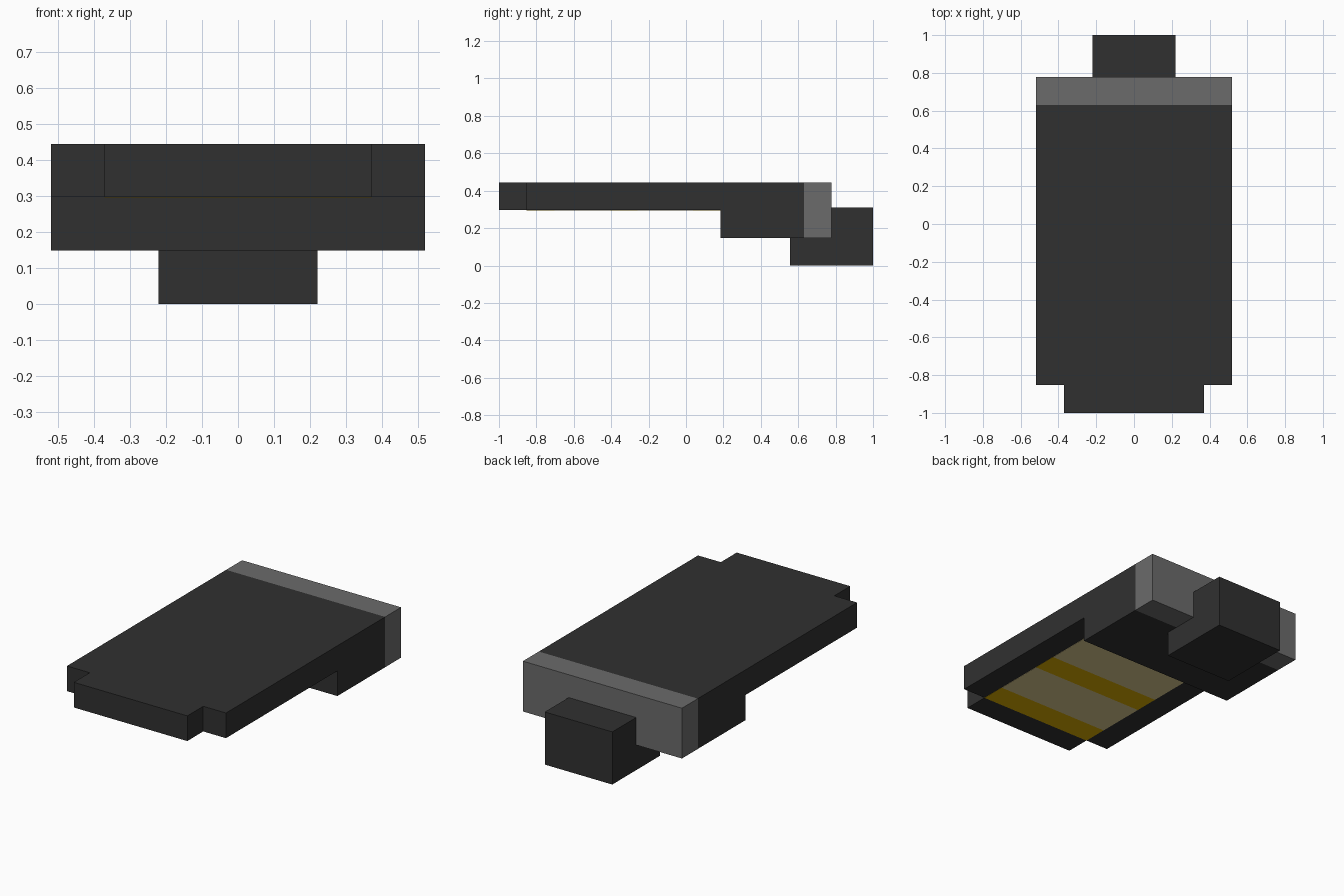
import bpy
import bmesh
from mathutils import Vector

default = bpy.data.objects.get("Cube")
if default:
    bpy.data.objects.remove(default, do_unlink=True)

U = 2 / 13.5                 # one module of the blocky design
HALF = 0.518                 # half width of the body
INNER = HALF - U             # half width of the front tab and contacts
LOW, MID, TOP = U, 2 * U, 3 * U
FRONT = -1 + U               # where the full width begins
STEP = -1 + 8 * U            # front of the thick rear part
CAP = -1 + 11 * U            # front of the grey rear cap
BACK = -1 + 12 * U


def material(name, r, g, b):
    m = bpy.data.materials.new(name)
    m.use_nodes = True
    m.diffuse_color = (r, g, b, 1)
    bsdf = next(n for n in m.node_tree.nodes if n.type == "BSDF_PRINCIPLED")
    bsdf.inputs["Base Color"].default_value = (r, g, b, 1)
    bsdf.inputs["Roughness"].default_value = 0.8
    return m


def prism(name, points, offset, mat):
    """Extrude a closed outline along an offset vector."""
    bm = bmesh.new()
    face = bm.faces.new([bm.verts.new(p) for p in points])
    new = bmesh.ops.extrude_face_region(bm, geom=[face])["geom"]
    bmesh.ops.translate(bm, vec=Vector(offset),
                        verts=[v for v in new if isinstance(v, bmesh.types.BMVert)])
    bmesh.ops.recalc_face_normals(bm, faces=bm.faces)
    mesh = bpy.data.meshes.new(name)
    bm.to_mesh(mesh)
    bm.free()
    mesh.materials.append(mat)
    obj = bpy.data.objects.new(name, mesh)
    bpy.context.collection.objects.link(obj)
    return obj


def slab(name, half, y0, y1, z0, z1, mat):
    """Box centred on x."""
    corners = [(-half, y0, z0), (half, y0, z0), (half, y1, z0), (-half, y1, z0)]
    return prism(name, corners, (0, 0, z1 - z0), mat)


dark = material("charcoal plastic", 0.030, 0.030, 0.030)
grey = material("grey plastic", 0.147, 0.147, 0.147)
gold = material("gold contact", 0.71, 0.42, 0.0)
tan = material("pale gold contact", 0.71, 0.59, 0.28)

# Flat upper body with a narrower front tab
right_side = [(INNER, -1), (INNER, FRONT), (HALF, FRONT), (HALF, CAP)]
left_side = [(-x, y) for x, y in reversed(right_side)]
prism("upper_body", [(x, y, MID) for x, y in right_side + left_side],
      (0, 0, TOP - MID), dark)

# Thick rear part and grey end cap
slab("rear_body", HALF, STEP, CAP, LOW, MID, dark)
slab("rear_cap", HALF, CAP, BACK, LOW, TOP, grey)

# Stepped plug under and behind the cap
profile = [(1 - 3 * U, 0), (1, 0), (1, 0.31), (BACK, 0.31), (BACK, LOW), (1 - 3 * U, LOW)]
prism("rear_plug", [(-0.22, y, z) for y, z in profile], (0.44, 0, 0), dark)

# Striped contacts on the underside: gold bars with wider pale bars between
BOTTOM = MID - 0.001
for i in range(3):
    y = FRONT + 3 * U * i
    slab(f"gold_contact_{i + 1}", INNER, y, y + U, BOTTOM, MID, gold)
for i in range(2):
    y = FRONT + U + 3 * U * i
    slab(f"pale_contact_{i + 1}", INNER, y, y + 2 * U, BOTTOM, MID, tan)
